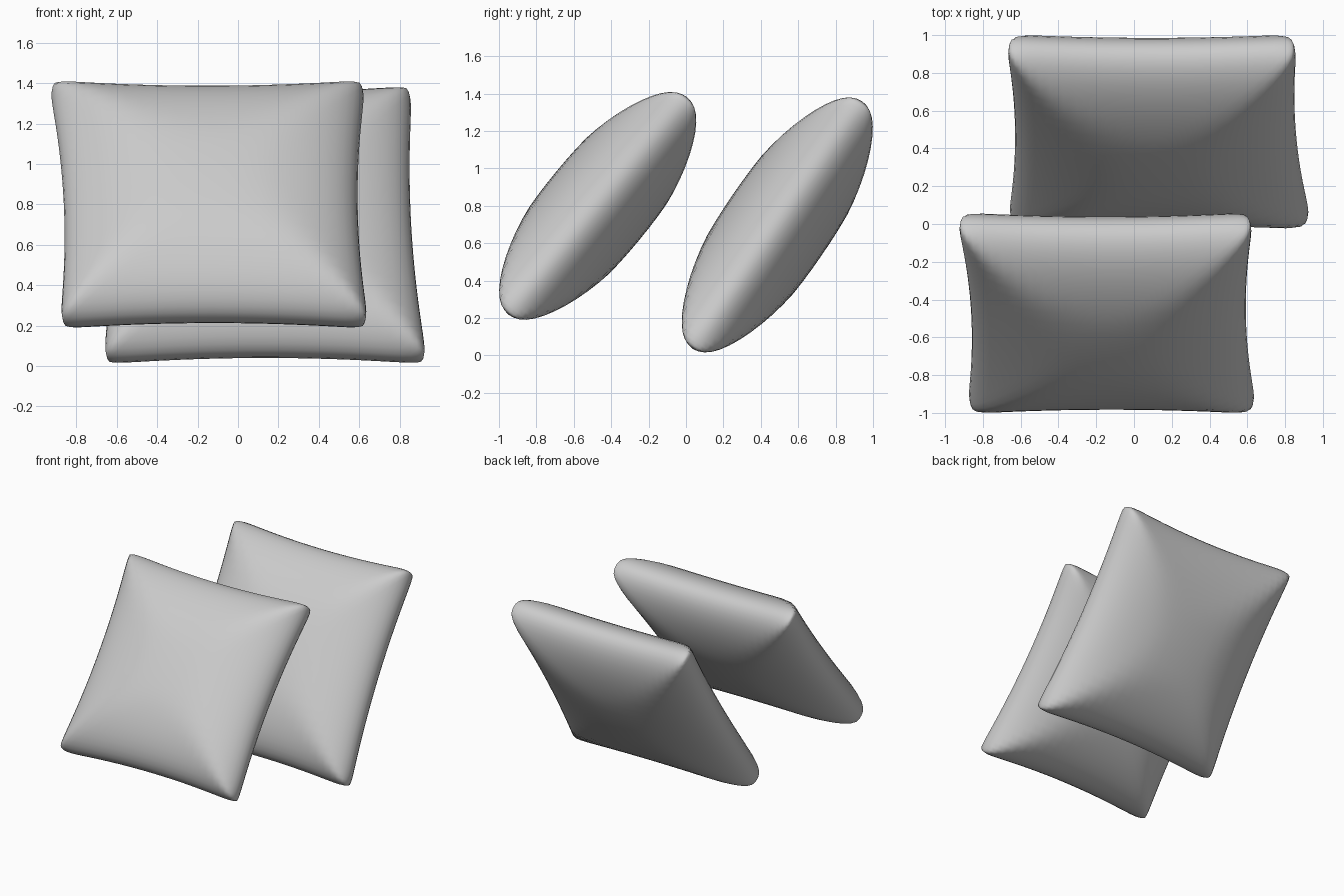
import bpy, bmesh, math
from mathutils import Vector

if "Cube" in bpy.data.objects:
    bpy.data.objects.remove(bpy.data.objects["Cube"])

fabric = bpy.data.materials.new("grey fabric")
fabric.diffuse_color = (0.6, 0.6, 0.6, 1)
fabric.use_nodes = True
fabric.node_tree.nodes["Principled BSDF"].inputs["Base Color"].default_value = fabric.diffuse_color

N = 28  # grid cells per side


def puff(t):
    return max(0.0, 1 - t * t) ** 0.52


def pillow(name, centre, axis, half, thick, bottom, top, pinch_side, pinch_end):
    """Stuffed cushion: bottom/top are (left x, right x) of the corners."""
    up = Vector((0, *axis)).normalized()
    out = Vector((0, -up.z, up.y))
    ts = [math.sin(math.pi / 2 * (2 * i / N - 1)) for i in range(N + 1)]
    bm = bmesh.new()

    def point(u, v, side):
        # rounded corners and edges drawn in towards their middles
        corner = 1 - 0.03 * abs(u * v) ** 16
        f = (v + 1) / 2
        left = bottom[0] + (top[0] - bottom[0]) * f
        right = bottom[1] + (top[1] - bottom[1]) * f
        mid, w = (left + right) / 2, (right - left) / 2
        x = mid + w * u * corner * (1 - pinch_side / w * (1 - v * v))
        s = half * v * corner * (1 - pinch_end / half * (1 - u * u))
        # soft minimum of the two bulges gives ridges towards the corners
        a, b = puff(u), puff(v)
        h = 0.0
        if a > 1e-4 and b > 1e-4:
            h = thick * (a ** -5 + b ** -5) ** -0.2 * 1.1487
            h = min(h, thick * 1.03 * min(a, b))
        return Vector((x, *centre)) + up * s + out * (h * side)

    for side in (1, -1):
        grid = [[bm.verts.new(point(u, v, side)) for u in ts] for v in ts]
        for j in range(N):
            for i in range(N):
                bm.faces.new((grid[j][i], grid[j][i + 1],
                              grid[j + 1][i + 1], grid[j + 1][i]))
    # sew the two covers together along the seam
    bmesh.ops.remove_doubles(bm, verts=bm.verts, dist=1e-5)
    bmesh.ops.smooth_vert(bm, verts=bm.verts[:], factor=0.3,
                          use_axis_x=True, use_axis_y=True, use_axis_z=True)
    bmesh.ops.recalc_face_normals(bm, faces=bm.faces)
    for f in bm.faces:
        f.smooth = True
    me = bpy.data.meshes.new(name)
    bm.to_mesh(me)
    bm.free()
    me.materials.append(fabric)
    ob = bpy.data.objects.new(name, me)
    bpy.context.collection.objects.link(ob)
    return ob


pillow("front_pillow", (-0.472, 0.80), (0.94, 1.14), 0.765, 0.288,
       (-0.885, 0.65), (-0.94, 0.635), 0.05, 0.04)
pillow("back_pillow", (0.488, 0.698), (0.87, 1.27), 0.815, 0.288,
       (-0.67, 0.94), (-0.68, 0.865), 0.045, 0.04)
